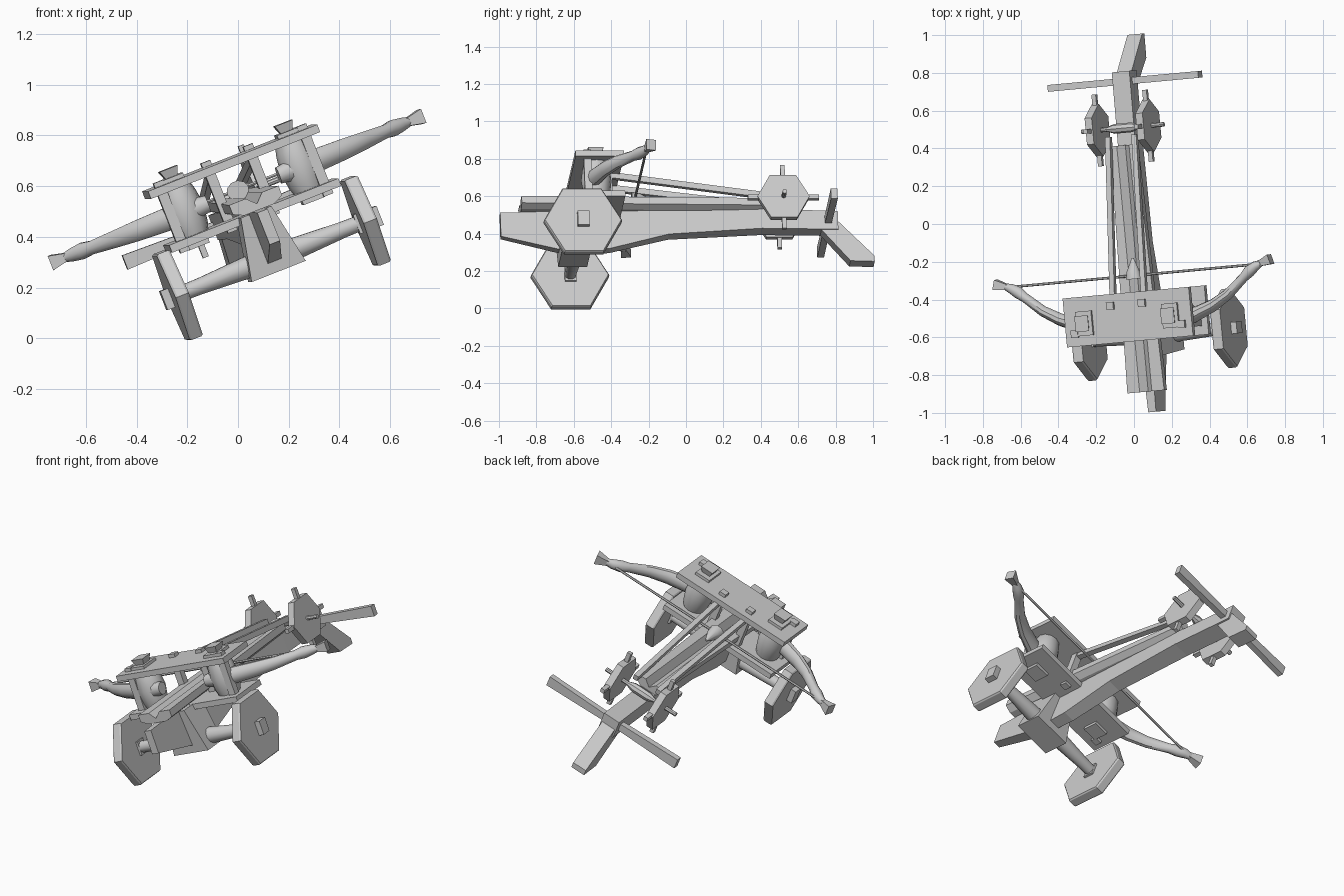
import bpy, bmesh, math
from mathutils import Vector, Matrix

if "Cube" in bpy.data.objects:
    bpy.data.objects.remove(bpy.data.objects["Cube"])

wood = bpy.data.materials.new("grey_wood")
wood.diffuse_color = (0.6, 0.6, 0.6, 1)
wood.use_nodes = True
wood.node_tree.nodes["Principled BSDF"].inputs["Base Color"].default_value = wood.diffuse_color

# The whole engine leans over: local x = across, y = along the stock, z = up
X = Vector((0.926, 0.086, 0.366)).normalized()
Y = Vector((-0.0925, 0.9957, 0)).normalized()
Z = X.cross(Y).normalized()
Y = Z.cross(X)
TILT = Matrix((X, Y, Z)).transposed().to_4x4()
TILT.translation = (0.1732, 0.0161, 0.0704)


def make(name, verts, faces, smooth=False):
    me = bpy.data.meshes.new(name)
    me.from_pydata([tuple(v) for v in verts], [], faces)
    bm = bmesh.new()
    bm.from_mesh(me)
    bmesh.ops.recalc_face_normals(bm, faces=bm.faces)
    bm.to_mesh(me)
    bm.free()
    me.materials.append(wood)
    if smooth:
        me.polygons.foreach_set("use_smooth", [True] * len(me.polygons))
        me.set_sharp_from_angle(angle=math.radians(40))
    ob = bpy.data.objects.new(name, me)
    bpy.context.collection.objects.link(ob)
    ob.matrix_world = TILT
    return ob


def skin(name, rings, smooth=False):
    """Join equal-length rings of points into a capped solid."""
    n = len(rings[0])
    verts = [p for r in rings for p in r]
    faces = [tuple(range(n)), tuple(range(len(verts) - n, len(verts)))]
    for i in range(len(rings) - 1):
        for j in range(n):
            k = (j + 1) % n
            faces.append((i * n + j, i * n + k, (i + 1) * n + k, (i + 1) * n + j))
    return make(name, verts, faces, smooth)


def rod(name, path, n=10, smooth=True, turn=0.0):
    """Loft along (point, radius_side, radius_up) stations."""
    pts = [Vector(p[0]) for p in path]
    rings = []
    for i, (_, rs, ru) in enumerate(path):
        t = (pts[min(i + 1, len(pts) - 1)] - pts[max(i - 1, 0)]).normalized()
        up = Vector((0, 0, 1)) if abs(t.z) < 0.9 else Vector((0, 1, 0))
        side = t.cross(up).normalized()
        up = side.cross(t)
        rings.append([pts[i] + side * rs * math.cos(a) + up * ru * math.sin(a)
                      for a in (turn + math.tau * j / n for j in range(n))])
    return skin(name, rings, smooth)


def bar(name, p, q, hw, hh, hw2=None, hh2=None):
    """Square bar between two points, with optional taper."""
    r = math.sqrt(2)
    return rod(name, [(p, hw * r, hh * r), (q, (hw2 or hw) * r, (hh2 or hh) * r)],
               4, False, math.pi / 4)


def box(name, c, h):
    return bar(name, (c[0], c[1], c[2] - h[2]), (c[0], c[1], c[2] + h[2]), h[0], h[1])


# Stock: side profile stations (y, bottom, top, half width)
stock = [(-1.0, .33, .465, .022), (-.66, .245, .472, .03), (-.42, .255, .478, .035),
         (-.1, .335, .485, .042), (.4, .365, .475, .05), (.81, .36, .465, .05)]
skin("stock", [[(-h, y, b), (h, y, b), (h, y, t), (-h, y, t)] for y, b, t, h in stock])

# Slide with a V groove along its top
skin("slide", [[(-h, y, .49), (-h * .6, y, .47), (h * .6, y, .47), (h, y, .49), (h, y, .53),
                (.035, y, .53), (0, y, .495), (-.035, y, .53), (-h, y, .53)]
               for y, h in ((-.89, .105), (.42, .072))])

# Tail leg
tail = [(.80, .42), (1.0, .21), (1.0, .178), (.87, .182), (.72, .36)]
skin("tail_leg", [[(x, y, z) for y, z in tail] for x in (-.042, .042)])

# Rear crossbar, flared at the ends
r2 = math.sqrt(2)
rod("rear_crossbar", [((x, .757, .415), .018 * r2, h * r2)
                      for x, h in ((-.43, .03), (0, .02), (.43, .03))], 4, False, math.pi / 4)

# Axle block and axle
skin("axle_block", [[(-h, y0, z), (h, y0, z), (h, y1, z), (-h, y1, z)]
                    for z, h, y0, y1 in ((.208, .115, -.685, -.53), (.46, .065, -.71, -.52))])
rod("axle", [((x, -.596, .265), r, r) for x, r in
             ((-.4, .032), (-.3, .034), (-.1, .046), (.1, .046), (.3, .034), (.4, .032))])

# Frame plates
for name, z in (("lower_plate", .445), ("upper_plate", .673)):
    box(name, (0, -.488, z), (.36, .13, .016))

# Winch shaft with swollen drum
rod("winch_shaft", [((x, .511, .505), r, r) for x, r in
                    ((-.235, .012), (-.09, .012), (-.05, .026), (.05, .026), (.09, .012), (.235, .012))], 8)

# Bowstring and its claw
rod("bowstring", [((-.69, -.272, .553), .007, .007), ((.69, -.272, .553), .007, .007)], 6)
rod("string_claw", [((0, -.29, .55), .045, .04), ((0, -.25, .55), .036, .034),
                    ((0, -.18, .54), .006, .006)], 10)

for s, side in ((-1, "left"), (1, "right")):
    # Road wheel and square hub
    rod(side + "_wheel", [((s * (.4 + d), -.596, .265), r, r) for d, r in
                          ((-.028, .204), (-.02, .21), (.02, .21), (.028, .204))], 6, False)
    bar(side + "_hub", (s * .36, -.596, .265), (s * .46, -.596, .265), .031, .04)

    # Winch wheel with four handles
    rod(side + "_winch_wheel", [((s * x, .511, .505), .14, .14) for x in (.125, .165)], 6, False)
    bar(side + "_handle_long", (s * .145, .32, .505), (s * .145, .702, .505), .012, .012)
    bar(side + "_handle_tall", (s * .145, .511, .325), (s * .145, .511, .685), .012, .012)

    # Twisted rope bundle between the plates
    rod(side + "_bundle", [((s * .245, -.5, z), r, r) for z, r in
                           ((.45, .06), (.49, .072), (.56, .082), (.63, .072), (.67, .06))], 12)
    # Bow arm: root, curve, swelling, neck and flared tip
    arm = [(.15, -.535, .035, .035), (.25, -.53, .045, .05), (.32, -.51, .04, .048),
           (.438, -.467, .033, .043), (.53, -.415, .029, .036), (.625, -.335, .026, .028),
           (.66, -.305, .033, .034), (.70, -.28, .026, .028), (.73, -.268, .018, .02)]
    rod(side + "_arm", [((s * x, y, .555), a, b) for x, y, a, b in arm], 10)
    bar(side + "_arm_tip", (s * .715, -.272, .555), (s * .787, -.252, .555), .013, .014, .027, .03)

    # Posts poking through the plates
    box(side + "_outer_post", (s * .305, -.55, .56), (.02, .02, .148))
    box(side + "_inner_post", (s * .09, -.42, .56), (.02, .02, .148))

    # Bundle washers and flared cap
    box(side + "_upper_washer", (s * .245, -.5, .695), (.045, .065, .01))
    box(side + "_lower_washer", (s * .245, -.5, .422), (.045, .045, .012))
    bar(side + "_cap", (s * .245, -.5, .695), (s * .245, -.5, .74), .022, .028, .038, .042)

    # Sloping brace from the frame to the winch
    bar(side + "_brace", (s * .09, -.4, .65), (s * .075, .47, .535), .014, .016)
